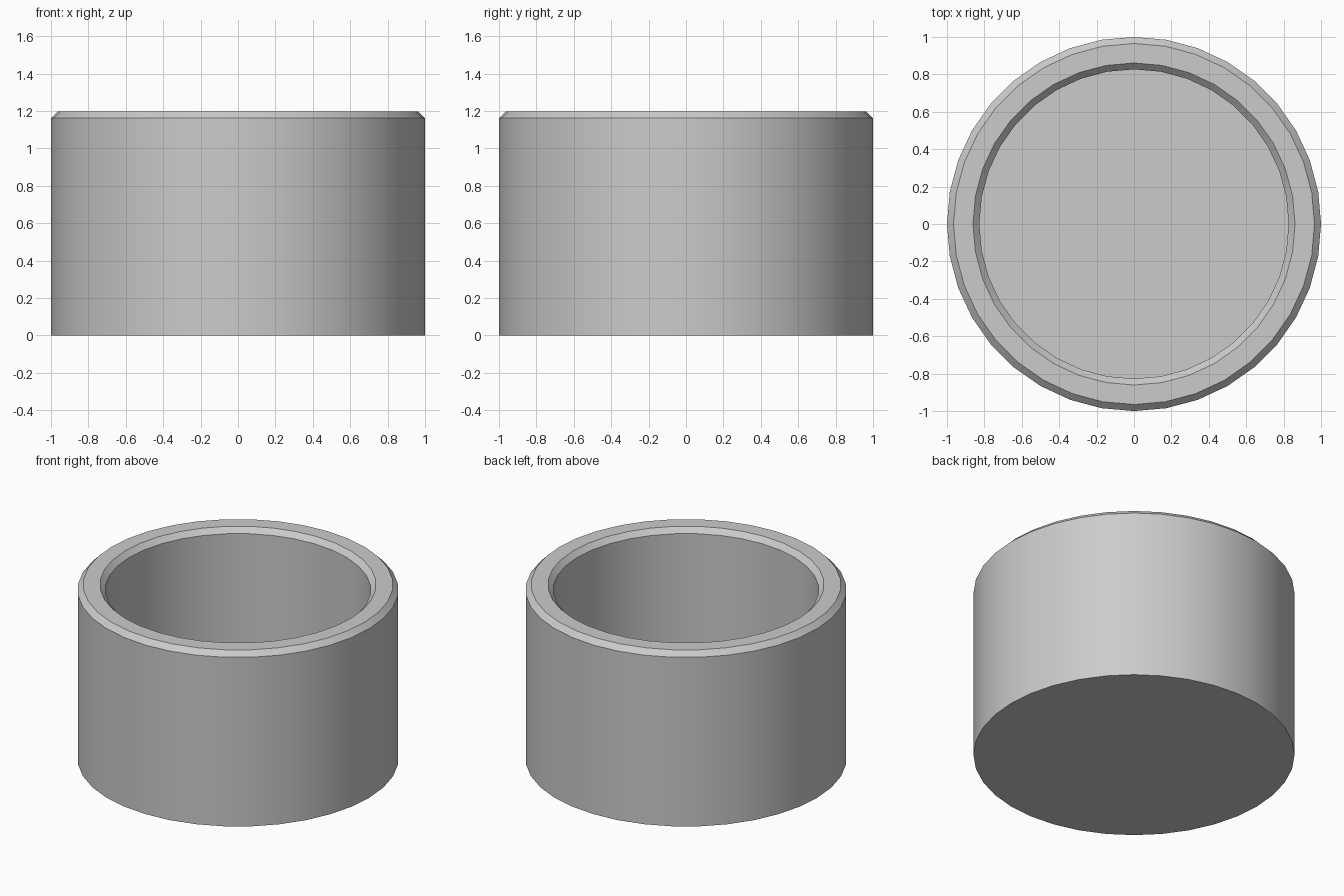
import bpy, bmesh, math

if "Cube" in bpy.data.objects:
    bpy.data.objects.remove(bpy.data.objects["Cube"])

SIDES = 36

# Half-section of the cup: base, outer wall, chamfered rim, inner wall, floor
profile = [(1.0, 0.0), (1.0, 1.162), (0.965, 1.197), (0.861, 1.197),
           (0.827, 1.162), (0.827, 0.17)]

bm = bmesh.new()
rings = []
for r, z in profile:
    rings.append([bm.verts.new((r * math.cos(2 * math.pi * i / SIDES),
                                r * math.sin(2 * math.pi * i / SIDES), z))
                  for i in range(SIDES)])

# Walls and rim
for a, b in zip(rings, rings[1:]):
    for i in range(SIDES):
        j = (i + 1) % SIDES
        bm.faces.new((a[i], a[j], b[j], b[i]))

# Underside and inner floor
bm.faces.new(rings[0][::-1])
bm.faces.new(rings[-1])
bmesh.ops.recalc_face_normals(bm, faces=bm.faces)

mesh = bpy.data.meshes.new("cup")
bm.to_mesh(mesh)
bm.free()
cup = bpy.data.objects.new("cup", mesh)
bpy.context.collection.objects.link(cup)

# Smooth round walls with crisp chamfers
bpy.context.view_layer.objects.active = cup
cup.select_set(True)
bpy.ops.object.shade_smooth_by_angle(angle=math.radians(30))
